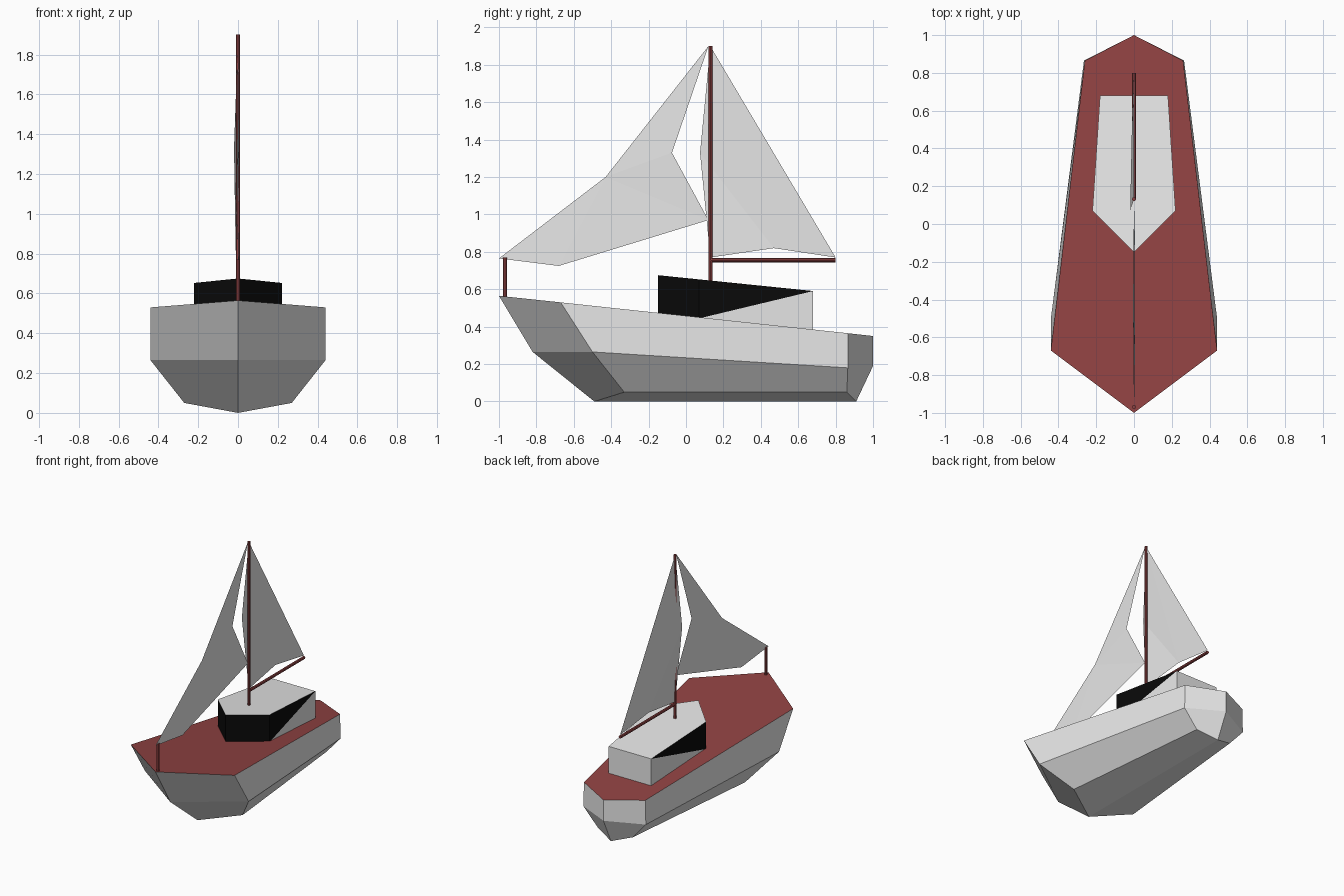
import bpy, bmesh
from mathutils import Vector

if "Cube" in bpy.data.objects:
    bpy.data.objects.remove(bpy.data.objects["Cube"])


def material(name, rgb):
    m = bpy.data.materials.new(name)
    m.diffuse_color = (*rgb, 1)
    m.use_nodes = True
    m.node_tree.nodes["Principled BSDF"].inputs["Base Color"].default_value = m.diffuse_color
    return m


WHITE = material("off_white", (0.8, 0.8, 0.8))
RED = material("dark_red", (0.28, 0.055, 0.055))
BLACK = material("black_glass", (0.003, 0.003, 0.003))


def finish(name, bm, mats, recalc=True):
    if recalc:
        bmesh.ops.recalc_face_normals(bm, faces=bm.faces)
    me = bpy.data.meshes.new(name)
    bm.to_mesh(me)
    bm.free()
    for m in mats:
        me.materials.append(m)
    ob = bpy.data.objects.new(name, me)
    bpy.context.collection.objects.link(ob)
    return ob


def ring(bm, bow, fore, aft, stern):
    """Closed six-point outline, mirrored across x = 0."""
    mir = lambda p: (-p[0], p[1], p[2])
    pts = [bow, fore, aft, stern, mir(aft), mir(fore)]
    return [bm.verts.new(p) for p in pts]


def bridge(bm, a, b):
    n = len(a)
    return [bm.faces.new((a[i], a[(i + 1) % n], b[(i + 1) % n], b[i])) for i in range(n)]


# Hull: stacked outlines closed along the keel, with a red deck
bm = bmesh.new()
deck = ring(bm, (0, -1, .565), (.44, -.67, .53), (.26, .865, .365), (0, 1, .35))
mid = ring(bm, (0, -.82, .265), (.44, -.5, .265), (.265, .865, .18), (0, 1, .19))
low = ring(bm, (0, -.49, 0), (.27, -.33, .05), (.15, .86, .05), (0, .91, 0))
bridge(bm, deck, mid)
bridge(bm, mid, low)
bm.faces.new(low[:4])
bm.faces.new((low[3], low[4], low[5], low[0]))
top = bm.faces.new(deck)
top.material_index = 1
finish("hull", bm, [WHITE, RED])

# Cabin: pentagon following the deck slope, black windscreen and side windows
bm = bmesh.new()
plan = [(0, -.15), (.22, .07), (.18, .68), (-.18, .68), (-.22, .07)]
roof = [bm.verts.new((x, y, .66 - .102 * y)) for x, y in plan]
base = [bm.verts.new((x, y, .452 - .1075 * y)) for x, y in plan]
bm.faces.new(roof)
bm.faces.new(base[::-1])
bm.faces.new((roof[2], roof[3], base[3], base[2]))
for f, a in ((1, 2), (4, 3)):
    bm.faces.new((roof[0], roof[f], base[f], base[0])).material_index = 1
    bm.faces.new((roof[f], roof[a], base[f])).material_index = 1
    bm.faces.new((roof[a], base[a], base[f]))
finish("cabin", bm, [WHITE, BLACK])


# Spars: thin eight-sided poles
def pole(name, a, b, r=.011):
    a, b = Vector(a), Vector(b)
    bm = bmesh.new()
    bmesh.ops.create_cone(bm, cap_ends=True, segments=8, radius1=r, radius2=r, depth=(b - a).length)
    ob = finish(name, bm, [RED])
    ob.location = (a + b) / 2
    ob.rotation_euler = (b - a).to_track_quat('Z', 'Y').to_euler()


pole("mast", (0, .132, .63), (0, .132, 1.9))
pole("boom", (0, .132, .755), (0, .8, .755))
pole("bow_post", (0, -.968, .54), (0, -.968, .77))


# Sails: thin single sheets with a slight belly, cut into triangles
def sail(name, pts, tris):
    bm = bmesh.new()
    v = [bm.verts.new(p) for p in pts]
    for t in tris:
        bm.faces.new([v[i] for i in t])
    finish(name, bm, [WHITE], recalc=False)


sail("mainsail",
     [(0, .13, 1.9), (-.02, .075, 1.33), (0, .13, .77), (-.012, .47, .82), (0, .8, .77)],
     [(0, 1, 3), (1, 2, 3), (0, 3, 4)])
sail("jib",
     [(0, .12, 1.9), (-.005, -.43, 1.2), (0, -1, .765), (.005, -.68, .725), (0, .12, .97), (.005, -.075, 1.33)],
     [(0, 1, 5), (1, 4, 5), (1, 3, 4), (1, 2, 3)])
